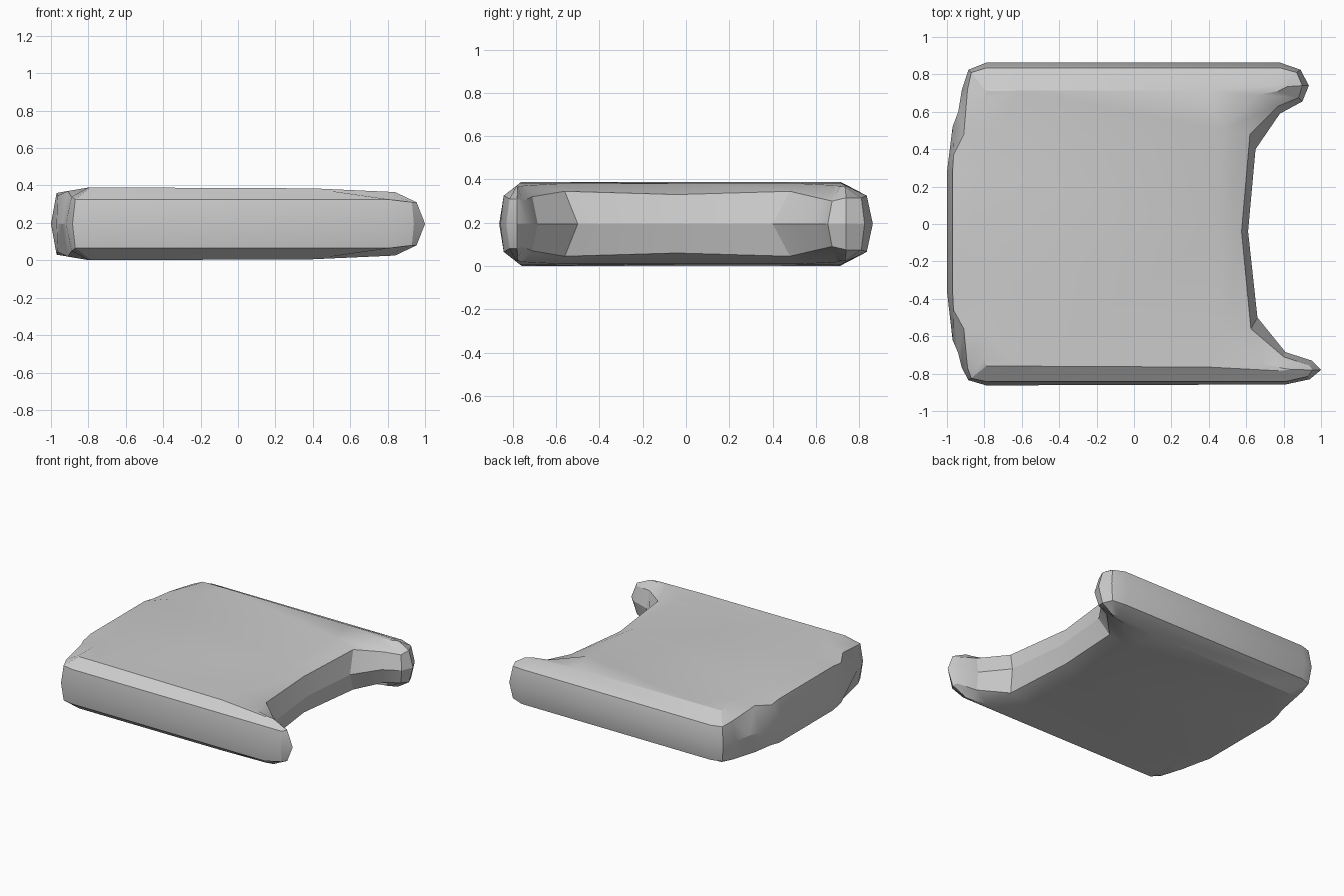
import bpy, bmesh

MID = 0.195  # height of the symmetry plane

# Matching outlines, running from the left end round the back to the front
waist = [(-1, .28), (-.97, .52), (-.94, .6), (-.92, .72), (-.885, .825), (-.79, .863),
         (.78, .863), (.89, .825), (.935, .74), (.90, .655), (.78, .59), (.65, .40),
         (.61, -.04),
         (.66, -.50), (.81, -.685), (.95, -.73), (1, -.78), (.94, -.83), (.81, -.858),
         (-.79, -.863), (-.885, -.835), (-.92, -.77), (-.94, -.69), (-.97, -.62), (-1, -.36)]

shoulder = [(-.97, .28, .36), (-.965, .37, .345), (-.91, .48, .37), (-.89, .72, .34),
            (-.87, .81, .325), (-.79, .835, .325), (.78, .835, .325), (.87, .81, .315),
            (.90, .74, .315), (.88, .675, .30), (.77, .63, .31), (.62, .48, .345),
            (.575, -.04, .33),
            (.625, -.56, .345), (.80, -.71, .32), (.935, -.755, .30), (.955, -.78, .31),
            (.93, -.815, .31), (.81, -.842, .325), (-.79, -.842, .325), (-.87, -.825, .325),
            (-.89, -.77, .34), (-.91, -.56, .37), (-.965, -.46, .345), (-.97, -.36, .36)]

crown = [(-.8, .28), (-.8, .37), (-.8, .48), (-.8, .66), (-.79, .71), (-.6, .713),
         (.4, .715), (.76, .74), (.82, .735), (.77, .71), (.66, .69), (.46, .5),
         (.46, -.04),
         (.47, -.56), (.68, -.745), (.79, -.77), (.84, -.778), (.78, -.785), (.4, -.765),
         (-.6, -.76), (-.79, -.76), (-.8, -.72), (-.8, -.56), (-.8, -.46), (-.8, -.36)]


def crown_z(x):
    return 0.389 - 0.045 * max(0, x - 0.3)


# Upper half of the plate: waist, bevel ring and flat crown
bm = bmesh.new()
rings = [[bm.verts.new((x, y, 0)) for x, y in waist],
         [bm.verts.new((x, y, z - MID)) for x, y, z in shoulder],
         [bm.verts.new((x, y, crown_z(x) - MID)) for x, y in crown]]
n = len(waist)
for low, high in zip(rings, rings[1:]):
    for i in range(n):
        j = (i + 1) % n
        bm.faces.new((low[i], low[j], high[j], high[i]))
cap = bm.faces.new(rings[-1])
bmesh.ops.triangulate(bm, faces=[cap])

# Mirror to the underside
geom = bm.verts[:] + bm.edges[:] + bm.faces[:]
copy = bmesh.ops.duplicate(bm, geom=geom)["geom"]
for v in copy:
    if isinstance(v, bmesh.types.BMVert):
        v.co.z = -v.co.z
bmesh.ops.remove_doubles(bm, verts=bm.verts, dist=0.0005)
bmesh.ops.recalc_face_normals(bm, faces=bm.faces)

mesh = bpy.data.meshes.new("notched_plate")
bm.to_mesh(mesh)
bm.free()
plate = bpy.data.objects.new("notched_plate", mesh)
plate.location.z = MID
bpy.context.collection.objects.link(plate)
bpy.context.view_layer.objects.active = plate
plate.select_set(True)
bpy.ops.object.shade_smooth_by_angle(angle=0.45)
